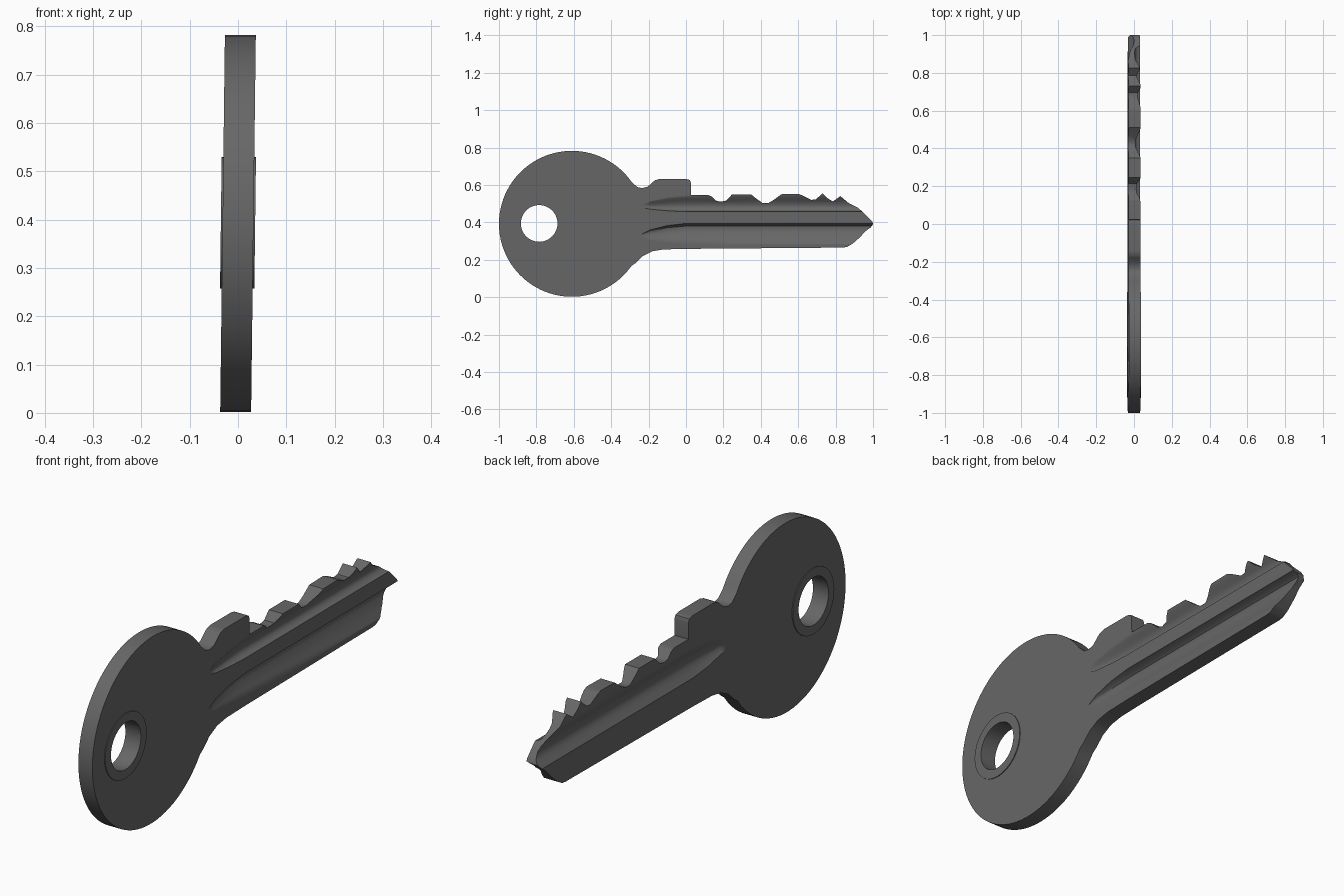
import bpy, bmesh, math

if "Cube" in bpy.data.objects:
    bpy.data.objects.remove(bpy.data.objects["Cube"])

HALF = 0.032                      # half thickness of the key plate
MID_Z = 0.392

# Dark grey metal
metal = bpy.data.materials.new("dark_metal")
metal.diffuse_color = (0.135, 0.135, 0.135, 1)
metal.use_nodes = True
metal.node_tree.nodes["Principled BSDF"].inputs["Base Color"].default_value = metal.diffuse_color


def loft(name, sections):
    """Closed solid through matching rings of (x, y, z), with the key's slight lean."""
    bm = bmesh.new()
    rings = [[bm.verts.new((x + 0.0125 * (z - MID_Z), y, z)) for x, y, z in s]
             for s in sections]
    n = len(rings[0])
    for a, b in zip(rings, rings[1:]):
        for i in range(n):
            j = (i + 1) % n
            bm.faces.new((a[i], a[j], b[j], b[i]))
    bm.faces.new(rings[0][::-1])
    bm.faces.new(rings[-1])
    bmesh.ops.recalc_face_normals(bm, faces=bm.faces)
    me = bpy.data.meshes.new(name)
    bm.to_mesh(me)
    bm.free()
    me.materials.append(metal)
    ob = bpy.data.objects.new(name, me)
    bpy.context.collection.objects.link(ob)
    return ob


def slab(name, outline, half):
    return loft(name, [[(x, y, z) for y, z in outline] for x in (-half, half)])


def circle(cy, cz, r, start=0, end=360, n=48):
    return [(cy + r * math.cos(math.radians(start + (end - start) * i / n)),
             cz + r * math.sin(math.radians(start + (end - start) * i / n)))
            for i in range(n)]


def activate(ob):
    bpy.ops.object.select_all(action='DESELECT')
    ob.select_set(True)
    bpy.context.view_layer.objects.active = ob


def cut(target, cutter):
    cutter.hide_render = True
    mod = target.modifiers.new("cut", 'BOOLEAN')
    mod.operation = 'DIFFERENCE'
    mod.solver = 'EXACT'
    mod.object = cutter
    activate(target)
    bpy.ops.object.modifier_apply(modifier=mod.name)
    bpy.data.objects.remove(cutter)


def groove_cutter(side, profile, start_z):
    """Groove profile (z, depth) run along the blade, fading out at the neck."""
    def section(y, spread, deep):
        pts = [(side * (HALF + 0.003 * (1 - deep) - d * deep), y,
                start_z + (z - start_z) * spread) for z, d in profile]
        out = [(side * 0.1, y, p[2]) for p in (pts[-1], pts[0])]
        return pts + out
    return loft("groove_cutter", [section(-0.25, 0.15, 0), section(-0.19, 0.55, 0.45),
                                  section(-0.1, 0.85, 0.8), section(0.0, 1, 1),
                                  section(1.1, 1, 1)])


# Outline: shoulder stop, tooth cuts, pointed tip, straight underside, neck
blade = [(-0.26, 0.588), (-0.235, 0.583), (-0.205, 0.59), (-0.18, 0.614), (-0.165, 0.625),
         (-0.14, 0.632), (0.0, 0.632), (0.02, 0.626), (0.027, 0.61), (0.027, 0.545),
         (0.12, 0.545), (0.14, 0.537), (0.16, 0.516), (0.185, 0.51), (0.215, 0.516),
         (0.245, 0.548), (0.35, 0.548), (0.375, 0.527), (0.41, 0.503), (0.44, 0.503),
         (0.47, 0.52), (0.51, 0.55), (0.60, 0.552), (0.62, 0.545), (0.67, 0.52),
         (0.695, 0.523), (0.73, 0.555), (0.755, 0.53), (0.785, 0.511), (0.825, 0.54),
         (0.87, 0.503), (0.92, 0.478), (0.95, 0.45), (0.98, 0.42), (0.997, 0.402),
         (1.0, 0.39), (0.988, 0.373), (0.96, 0.353), (0.93, 0.32), (0.89, 0.285),
         (0.86, 0.268), (0.84, 0.265), (0.0, 0.258), (-0.12, 0.255), (-0.18, 0.245),
         (-0.23, 0.22), (-0.27, 0.182)]
bow = circle(-0.61, MID_Z, 0.39, 35, 325, 72) + [(-0.2905, 0.168)]
key = slab("key_body", bow + blade[::-1], HALF)

# Grooves: two on the right face, one between them on the left face
cut(key, groove_cutter(1, [(0.546, 0), (0.533, 0.006), (0.52, 0.015), (0.507, 0.024),
                           (0.494, 0.029), (0.48, 0.03), (0.468, 0.024), (0.46, 0.012),
                           (0.457, 0)], 0.485))
cut(key, groove_cutter(1, [(0.394, 0), (0.388, 0.022), (0.38, 0.033), (0.365, 0.036),
                           (0.345, 0.032), (0.315, 0.018), (0.282, 0)], 0.32))
cut(key, groove_cutter(-1, [(0.503, 0), (0.485, 0.008), (0.468, 0.018), (0.45, 0.028),
                            (0.43, 0.033), (0.41, 0.027), (0.392, 0.014), (0.375, 0)], 0.435))

# Hole with its raised rim
HOLE = (-0.785, 0.394)
cut(key, slab("hole_cutter", circle(*HOLE, 0.12), 0.1))
rim = slab("hole_rim", circle(*HOLE, 0.136), HALF + 0.0035)
cut(rim, slab("hole_cutter", circle(*HOLE, 0.098), 0.1))

# Smooth shading, with large flat faces kept flat
for ob in (key, rim):
    activate(ob)
    bpy.ops.object.shade_smooth_by_angle(angle=math.radians(35))
    weighted = ob.modifiers.new("flat_faces", 'WEIGHTED_NORMAL')
    weighted.keep_sharp = True
